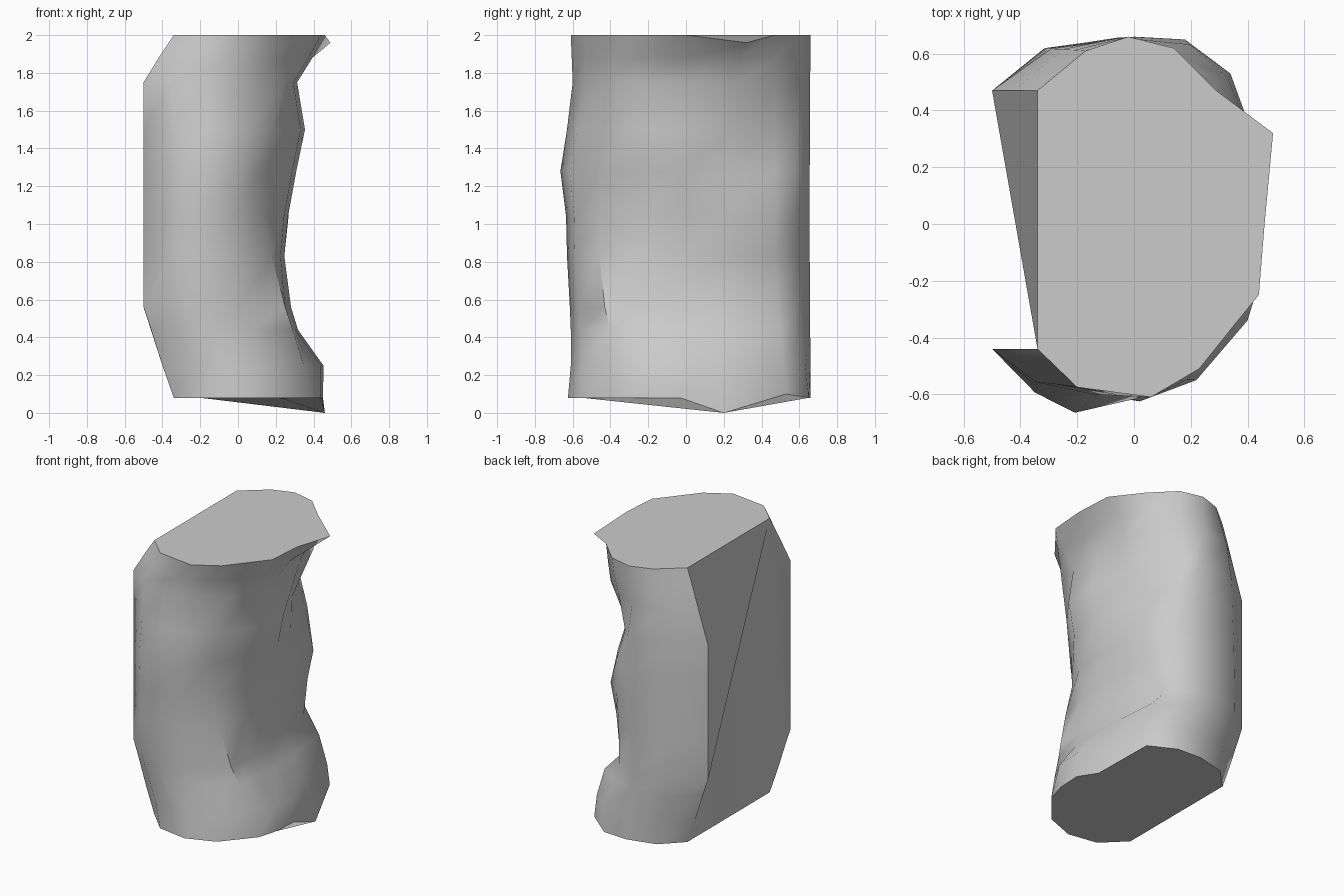
import bpy, bmesh

if "Cube" in bpy.data.objects:
    bpy.data.objects.remove(bpy.data.objects["Cube"])

# Key cross-sections, running from the back edge at -y, round the +x side, to the back edge at +y
TOP = [(-.34, -.44), (-.20, -.575), (.06, -.61), (.23, -.51), (.35, -.36), (.44, -.25), (.46, 0),
       (.49, .32), (.29, .47), (.14, .62), (-.02, .66), (-.17, .61), (-.34, .47)]
WAIST = [(-.50, -.44), (-.36, -.58), (-.23, -.645), (-.03, -.60), (.13, -.46), (.23, -.25), (.25, 0),
         (.265, .21), (.21, .47), (.12, .58), (-.03, .655), (-.31, .62), (-.50, .47)]
BOTTOM = [(-.34, -.44), (-.19, -.59), (.02, -.625), (.22, -.55), (.40, -.34), (.44, -.2), (.45, -.03),
          (.46, .2), (.34, .53), (.18, .65), (0, .66), (-.2, .61), (-.34, .47)]

# height, section to blend the waist with, amount, widest x, x of the lumpy corner
# near y = .47, x of the front corner near y = -.44, most forward y, back x at -y, back x at +y
LEVELS = [(.08, BOTTOM, 1, .46, .34, .40, -.625, -.34, -.34),
          (.25, BOTTOM, .75, .465, .33, .35, -.61, -.40, -.40),
          (.44, BOTTOM, .5, .33, .28, .29, -.61, -.46, -.46),
          (.56, BOTTOM, .25, .295, .17, .25, -.615, -.50, -.50),
          (.83, WAIST, 0, .26, .21, .18, -.63, -.50, -.50),
          (1.04, WAIST, 0, .28, .255, .13, -.635, -.50, -.50),
          (1.28, WAIST, 0, .325, .20, .13, -.665, -.50, -.50),
          (1.50, TOP, .2, .375, .13, .19, -.63, -.50, -.50),
          (1.75, TOP, .45, .335, .255, .25, -.60, -.50, -.42),
          (1.88, TOP, .7, .42, .275, .29, -.605, -.42, -.38),
          (2.0, TOP, 1, .49, .29, .35, -.61, -.34, -.34)]


def section(z, key, amount, widest, corner, front, y_min, back_a, back_b):
    pts = [(a[0] + (b[0] - a[0]) * amount, a[1] + (b[1] - a[1]) * amount)
           for a, b in zip(WAIST, key)]
    lo, hi = min(p[0] for p in pts), max(p[0] for p in pts)
    near = min(p[1] for p in pts)
    out = []
    for i, (x, y) in enumerate(pts):
        back = back_a + (back_b - back_a) * i / (len(pts) - 1)
        if y < -.44:
            y = -.44 + (y + .44) * (y_min + .44) / (near + .44)
        out.append([back + (x - lo) / (hi - lo) * (widest - back), y, z])
    if amount < 1:
        # hollows and lumps on the two right-hand corners
        out[4][0] = front
        out[8][0] = corner
        out[7][0] = min(out[7][0], (corner + widest) / 2)
        out[9][0] = min(out[9][0], corner - .07)
    return out


rings = [section(*lv) for lv in LEVELS]
rings[0][7][2] = 0.0       # low tip on the foot
rings[0][8][2] = .10
rings[-1][7][2] = 1.96     # drooping tip on the rim

# Stone column: loft the sections
bm = bmesh.new()
loops = [[bm.verts.new(p) for p in ring] for ring in rings]
for low, high in zip(loops, loops[1:]):
    for i in range(len(low) - 1):
        bm.faces.new((low[i], low[i + 1], high[i + 1], high[i]))

# Cut back, top and bottom as single faces
border = [r[0] for r in loops] + [r[-1] for r in reversed(loops)]
k = len(loops) - 2
bm.faces.new(border[k:] + border[:k])
bm.faces.new(loops[-1])
bm.faces.new(loops[0][::-1])
bmesh.ops.recalc_face_normals(bm, faces=bm.faces)
mesh = bpy.data.meshes.new("stone_column")
bm.to_mesh(mesh)
bm.free()
column = bpy.data.objects.new("stone_column", mesh)
bpy.context.collection.objects.link(column)
bpy.context.view_layer.objects.active = column
column.select_set(True)
bpy.ops.object.shade_smooth_by_angle(angle=0.85)
